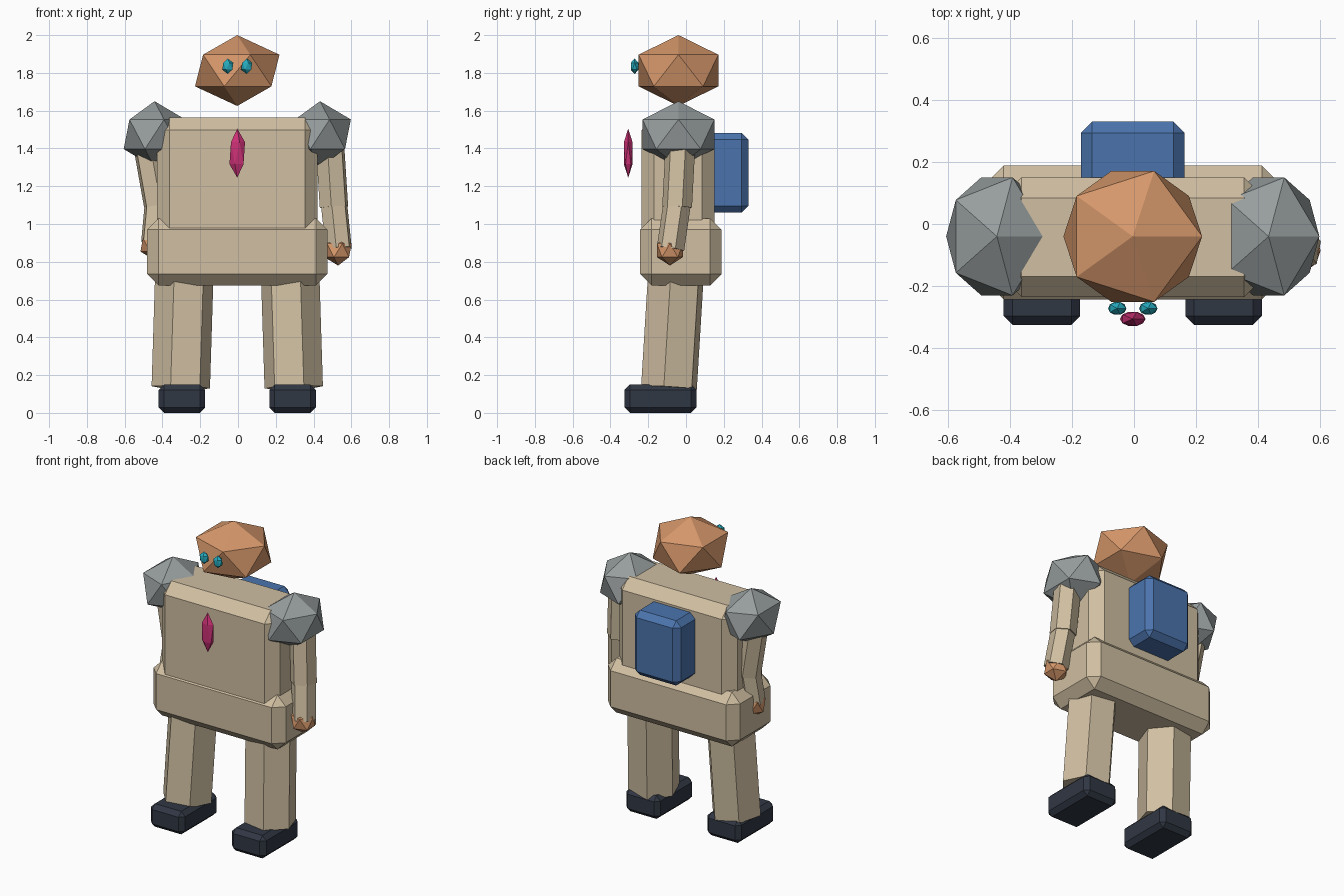
import bpy
from math import radians
from mathutils import Matrix, Vector

cube = bpy.data.objects.get("Cube")
if cube:
    bpy.data.objects.remove(cube, do_unlink=True)

CX = -0.004  # body centre line


def material(name, r, g, b):
    m = bpy.data.materials.new(name)
    m.use_nodes = True
    m.diffuse_color = (r, g, b, 1)
    m.node_tree.nodes["Principled BSDF"].inputs["Base Color"].default_value = (r, g, b, 1)
    return m


TAN = material("tan cloth", 0.63, 0.52, 0.36)
SKIN = material("copper", 0.67, 0.31, 0.145)
GREY = material("steel grey", 0.31, 0.34, 0.34)
DARK = material("dark navy", 0.03, 0.038, 0.057)
BLUE = material("pack blue", 0.07, 0.175, 0.42)
CYAN = material("eye cyan", 0.02, 0.41, 0.52)
PINK = material("gem pink", 0.6, 0.03, 0.18)


def finish(name, mat):
    ob = bpy.context.object
    ob.name = name
    ob.data.materials.append(mat)
    return ob


def box(name, mat, low, high, bevel):
    """Box between two corners with chamfered edges."""
    low, high = Vector(low), Vector(high)
    bpy.ops.mesh.primitive_cube_add(size=1, location=(low + high) / 2)
    ob = finish(name, mat)
    ob.data.transform(Matrix.Diagonal((*(high - low), 1)))
    mod = ob.modifiers.new("chamfer", "BEVEL")
    mod.width = bevel
    mod.segments = 1
    mod.limit_method = "ANGLE"


def nugget(name, mat, centre, radii):
    """Stretched icosahedron."""
    bpy.ops.mesh.primitive_ico_sphere_add(subdivisions=1, radius=1, location=centre)
    finish(name, mat).data.transform(Matrix.Diagonal((*radii, 1)))


def limb(name, mat, start, end, radius, twist):
    """Six-sided prism between two points, twisted about its axis."""
    start, end = Vector(start), Vector(end)
    axis = start - end
    bpy.ops.mesh.primitive_cylinder_add(vertices=6, radius=radius, depth=axis.length,
                                        location=(start + end) / 2)
    turn = Vector((0, 0, 1)).rotation_difference(axis).to_matrix().to_4x4()
    finish(name, mat).data.transform(turn @ Matrix.Rotation(radians(twist), 4, "Z"))


# Body blocks and backpack
box("torso", TAN, (CX - 0.425, -0.235, 0.91), (CX + 0.425, 0.15, 1.563), 0.066)
box("hips", TAN, (CX - 0.477, -0.243, 0.675), (CX + 0.477, 0.188, 1.03), 0.06)
box("backpack", BLUE, (CX - 0.167, 0.08, 1.06), (CX + 0.167, 0.33, 1.483), 0.036)

# Head, eyes and chest gem
nugget("head", SKIN, (CX, -0.04, 1.8125), (0.25, 0.248, 0.1875))
nugget("chest_gem", PINK, (CX, -0.306, 1.375), (0.046, 0.027, 0.13))

# Paired parts
for side, s in (("left", 1), ("right", -1)):
    nugget(side + "_eye", CYAN, (CX + s * 0.05, -0.272, 1.835), (0.033, 0.024, 0.041))
    nugget(side + "_shoulder", GREY, (CX + s * 0.438, -0.04, 1.475), (0.183, 0.2235, 0.175))
    limb(side + "_leg", TAN, (CX + s * 0.28, -0.053, 0.74), (CX + s * 0.299, -0.09, 0.135),
         0.157, s * 20)
    x = CX + s * 0.293
    box(side + "_foot", DARK, (x - 0.123, -0.325, 0), (x + 0.123, 0.055, 0.15), 0.028)

# Arms are posed differently: shoulder, elbow, wrist, hand
arms = {
    "left": (1, (0.485, -0.028, 1.45), (0.508, -0.047, 1.09), (0.533, -0.082, 0.868), (0.53, -0.085, 0.86)),
    "right": (-1, (-0.485, -0.028, 1.45), (-0.423, -0.035, 1.1), (-0.443, -0.06, 0.905), (-0.445, -0.06, 0.89)),
}
for side, (s, shoulder, elbow, wrist, hand) in arms.items():
    limb(side + "_upper_arm", TAN, shoulder, elbow, 0.08, s * -10)
    limb(side + "_forearm", TAN, Vector(elbow) + Vector((0, 0, 0.02)), wrist, 0.074, s * -10)
    nugget(side + "_hand", SKIN, hand, (0.08, 0.08, 0.08))
